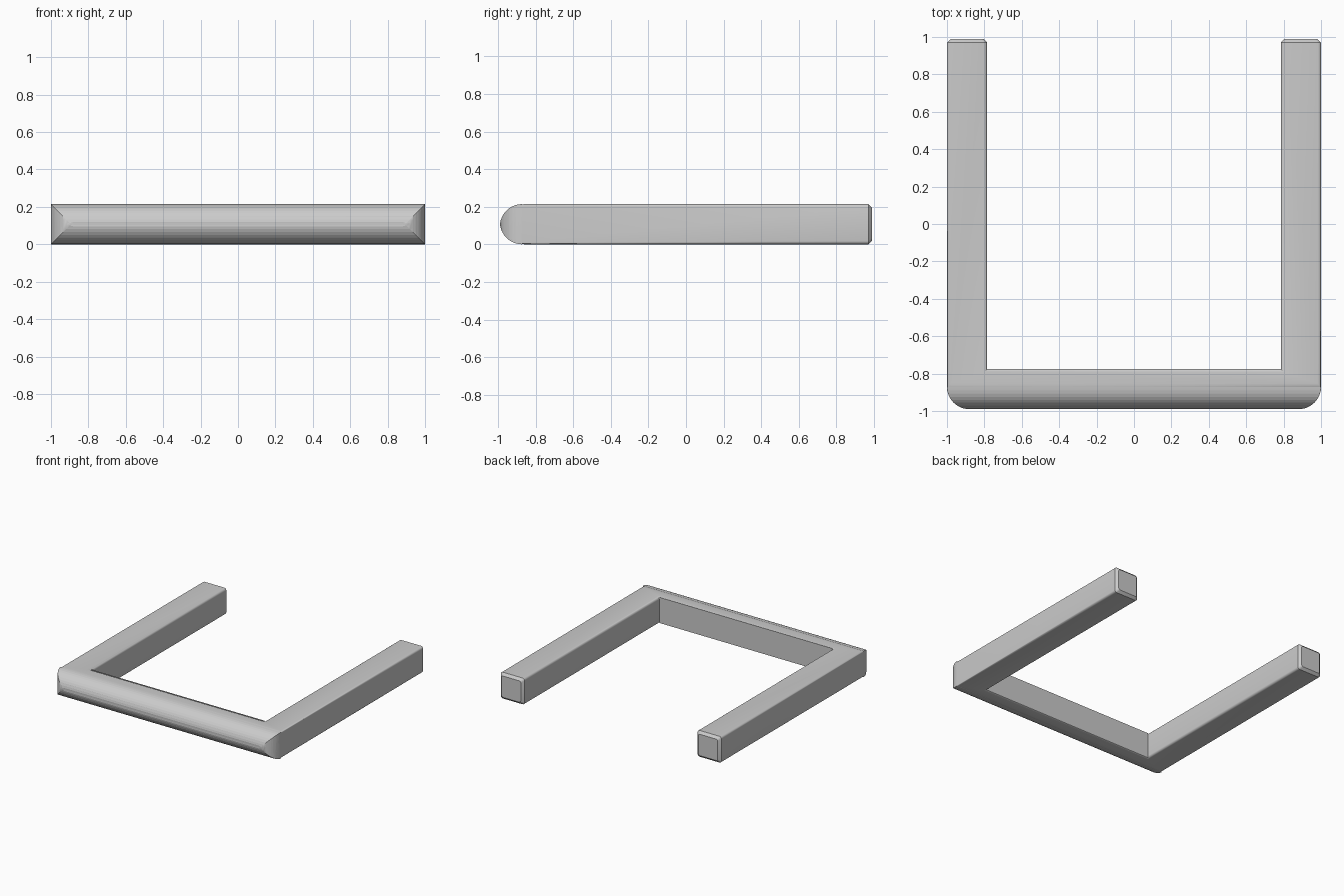
import bpy
import bmesh
from math import radians
from mathutils import Vector

cube = bpy.data.objects.get("Cube")
if cube:
    bpy.data.objects.remove(cube, do_unlink=True)

HALF_X, HALF_Y = 1.0, 0.99
BAR = 0.215
CHAMFER = 0.02
END_Y = HALF_Y - CHAMFER


def round_edges(bm, test, radius, segments):
    edges = [e for e in bm.edges if test(*[v.co for v in e.verts])]
    bmesh.ops.bevel(bm, geom=edges, offset=radius, offset_type='OFFSET',
                    segments=segments, profile=0.5, affect='EDGES')


def upright_at(x, y):
    return lambda a, b: all(abs(abs(p.x) - x) < 1e-4 and abs(p.y - y) < 1e-4
                            for p in (a, b))


def long_rim(a, b):
    return abs(a.z - b.z) < 1e-4 and min(a.y, b.y) < END_Y - 1e-4


# U-shaped outline, extruded to the height of the bar
bm = bmesh.new()
inner_x, inner_y = HALF_X - BAR, -HALF_Y + BAR
half = [(HALF_X, -HALF_Y), (HALF_X, END_Y), (inner_x, END_Y), (inner_x, inner_y)]
outline = half + [(-x, y) for x, y in reversed(half)]
base = bm.faces.new([bm.verts.new((x, y, 0)) for x, y in outline])
raised = bmesh.ops.extrude_face_region(bm, geom=[base])["geom"]
bmesh.ops.translate(bm, vec=(0, 0, BAR),
                    verts=[g for g in raised if isinstance(g, bmesh.types.BMVert)])
bmesh.ops.recalc_face_normals(bm, faces=bm.faces)

# Large outer corners, tight inner corners, softened long edges
round_edges(bm, upright_at(HALF_X, -HALF_Y), 0.12, 10)
round_edges(bm, upright_at(inner_x, inner_y), 0.02, 4)
round_edges(bm, long_rim, 0.018, 4)

# Chamfered tips on both arms
bm.normal_update()
tips = [f for f in bm.faces
        if f.normal.y > 0.9 and all(abs(v.co.y - END_Y) < 1e-4 for v in f.verts)]
for tip in tips:
    cap = bmesh.ops.extrude_discrete_faces(bm, faces=[tip])["faces"][0]
    side = 1 if cap.calc_center_median().x > 0 else -1
    centre = Vector((side * (HALF_X - BAR / 2), END_Y, BAR / 2))
    shrink = 1 - 2 * CHAMFER / BAR
    for v in cap.verts:
        v.co = centre + (v.co - centre) * shrink
        v.co.y = HALF_Y
bmesh.ops.remove_doubles(bm, verts=bm.verts, dist=1e-5)
bmesh.ops.recalc_face_normals(bm, faces=bm.faces)

mesh = bpy.data.meshes.new("u_shaped_bar")
bm.to_mesh(mesh)
bm.free()
bar = bpy.data.objects.new("u_shaped_bar", mesh)
bpy.context.collection.objects.link(bar)

# Smooth rounded edges, crisp tips
bpy.ops.object.select_all(action='DESELECT')
bar.select_set(True)
bpy.context.view_layer.objects.active = bar
bpy.ops.object.shade_smooth_by_angle(angle=radians(35))
